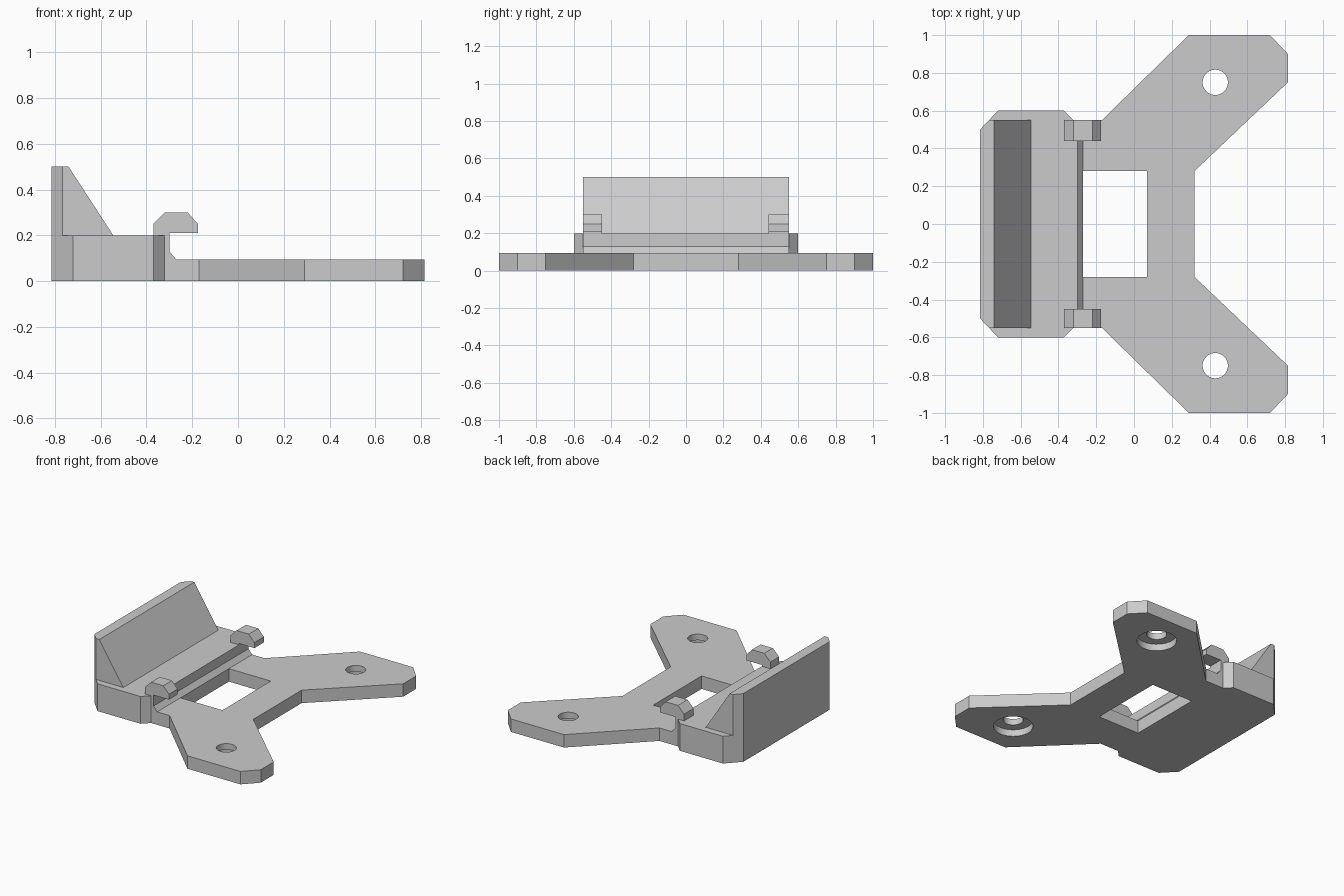
import bpy, bmesh
from mathutils import Vector

cube = bpy.data.objects.get("Cube")
if cube:
    bpy.data.objects.remove(cube)

grey = bpy.data.materials.new("light_grey")
grey.use_nodes = True
colour = (0.6, 0.6, 0.6, 1)
grey.diffuse_color = colour
grey.node_tree.nodes["Principled BSDF"].inputs["Base Color"].default_value = colour


def prism(name, points, low, high, axis="z"):
    """Extrude an (x, y) outline along z, or an (x, z) outline along y."""
    bm = bmesh.new()
    place = (lambda a, b: (a, b, low)) if axis == "z" else (lambda a, b: (a, low, b))
    face = bm.faces.new([bm.verts.new(place(*p)) for p in points])
    top = bmesh.ops.extrude_face_region(bm, geom=[face])["geom"]
    shift = Vector((0, 0, high - low)) if axis == "z" else Vector((0, high - low, 0))
    bmesh.ops.translate(bm, vec=shift, verts=[g for g in top if isinstance(g, bmesh.types.BMVert)])
    bmesh.ops.recalc_face_normals(bm, faces=bm.faces)
    mesh = bpy.data.meshes.new(name)
    bm.to_mesh(mesh)
    bm.free()
    mesh.materials.append(grey)
    obj = bpy.data.objects.new(name, mesh)
    bpy.context.collection.objects.link(obj)
    return obj


def cylinder(name, x, y, radius, low, high):
    bpy.ops.mesh.primitive_cylinder_add(vertices=48, radius=radius, depth=high - low,
                                        location=(x, y, (low + high) / 2))
    obj = bpy.context.object
    obj.name = name
    obj.data.materials.append(grey)
    return obj


def combine(target, tool, operation):
    """Apply an exact boolean and discard the tool."""
    mod = target.modifiers.new(operation, "BOOLEAN")
    mod.operation, mod.solver, mod.object = operation, "EXACT", tool
    bpy.context.view_layer.update()
    graph = bpy.context.evaluated_depsgraph_get()
    mesh = bpy.data.meshes.new_from_object(target.evaluated_get(graph))
    target.modifiers.clear()
    target.data = mesh
    bpy.data.objects.remove(tool)


def mirrored(half):
    """Close a half outline by mirroring it across y = 0."""
    return half + [(x, -y) for x, y in reversed(half)]


THICK, BLOCK_TOP, WALL_TOP = 0.095, 0.2, 0.5
block_outline = mirrored([(-0.815, 0.5), (-0.72, 0.6), (-0.37, 0.6), (-0.32, 0.55)])

# Forked base plate
bracket = prism("mounting_bracket", mirrored([
    (-0.4, 0.55), (-0.17, 0.55), (0.29, 1.0), (0.72, 1.0),
    (0.815, 0.9), (0.815, 0.75), (0.32, 0.28)]), 0, THICK)

# Raised rear block with a sloped foot along its front edge
combine(bracket, prism("rear_block", block_outline, 0, BLOCK_TOP), "UNION")
foot = [(-0.4, 0), (-0.4, BLOCK_TOP), (-0.3, BLOCK_TOP), (-0.3, 0.13), (-0.27, THICK), (-0.27, 0)]
combine(bracket, prism("block_foot", foot, -0.55, 0.55, "y"), "UNION")

# Sloped back wall, its corners trimmed like the block
wall = prism("back_wall", [(-0.815, 0.1), (-0.815, WALL_TOP), (-0.74, WALL_TOP),
                           (-0.545, BLOCK_TOP), (-0.545, 0.1)], -0.55, 0.55, "y")
combine(wall, prism("wall_trim", block_outline, 0, 0.7), "INTERSECT")
combine(bracket, wall, "UNION")

# Clip hooks
hook = [(-0.37, 0.15), (-0.37, 0.25), (-0.32, 0.3), (-0.22, 0.3), (-0.175, 0.25),
        (-0.175, 0.21), (-0.3, 0.21), (-0.3, 0.15)]
for low, high in ((0.44, 0.55), (-0.55, -0.45)):
    combine(bracket, prism("clip_hook", hook, low, high, "y"), "UNION")

# Central window
window = mirrored([(-0.27, 0.28), (0.07, 0.28)])
combine(bracket, prism("window_cutter", window, -0.1, 0.4), "DIFFERENCE")

# Screw holes, counterbored from below
for y in (-0.75, 0.75):
    combine(bracket, cylinder("screw_hole", 0.43, y, 0.067, -0.1, 0.2), "DIFFERENCE")
    combine(bracket, cylinder("counterbore", 0.43, y, 0.133, -0.1, 0.05), "DIFFERENCE")

bpy.ops.object.select_all(action="DESELECT")
bracket.select_set(True)
bpy.context.view_layer.objects.active = bracket
bpy.ops.object.shade_smooth_by_angle()
